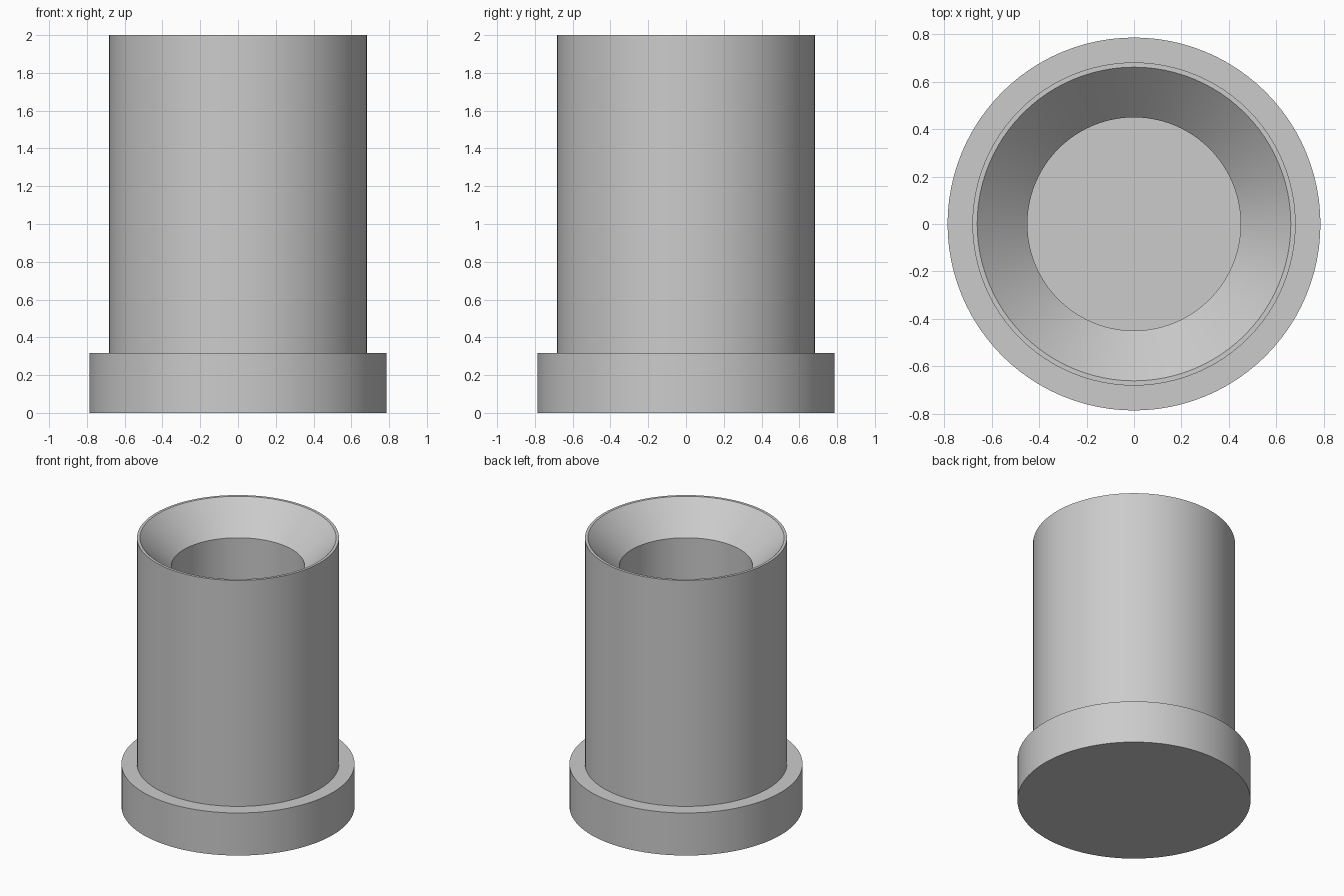
import bpy
import bmesh
import math

cube = bpy.data.objects.get("Cube")
if cube:
    bpy.data.objects.remove(cube, do_unlink=True)

SEGMENTS = 96

# Plain grey finish
grey = bpy.data.materials.new("plain grey")
grey.use_nodes = True
colour = (0.6, 0.6, 0.6, 1.0)
grey.diffuse_color = colour
grey.node_tree.nodes["Principled BSDF"].inputs["Base Color"].default_value = colour


def lathe(name, profile):
    """Spin a (radius, height) profile that starts and ends on the axis."""
    mesh = bpy.data.meshes.new(name)
    bm = bmesh.new()
    verts = [bm.verts.new((r, 0, z)) for r, z in profile]
    edges = [bm.edges.new(pair) for pair in zip(verts, verts[1:])]
    bmesh.ops.spin(bm, geom=verts + edges, cent=(0, 0, 0), axis=(0, 0, 1),
                   angle=math.tau, steps=SEGMENTS)
    bmesh.ops.remove_doubles(bm, verts=bm.verts, dist=0.0005)
    bmesh.ops.recalc_face_normals(bm, faces=bm.faces)
    bm.to_mesh(mesh)
    bm.free()
    mesh.materials.append(grey)
    obj = bpy.data.objects.new(name, mesh)
    bpy.context.collection.objects.link(obj)
    bpy.ops.object.select_all(action='DESELECT')
    obj.select_set(True)
    bpy.context.view_layer.objects.active = obj
    bpy.ops.object.shade_smooth_by_angle(angle=math.radians(30))
    return obj


# One turned piece: flange, barrel, narrow rim, countersink and blind bore
lathe("flanged_bushing", [
    (0, 0), (0.787, 0), (0.787, 0.317),      # flange
    (0.682, 0.317), (0.682, 2.0),            # barrel
    (0.662, 2.0), (0.45, 1.79),              # rim and countersink
    (0.45, 0.317), (0, 0.317),               # bore and floor
])
